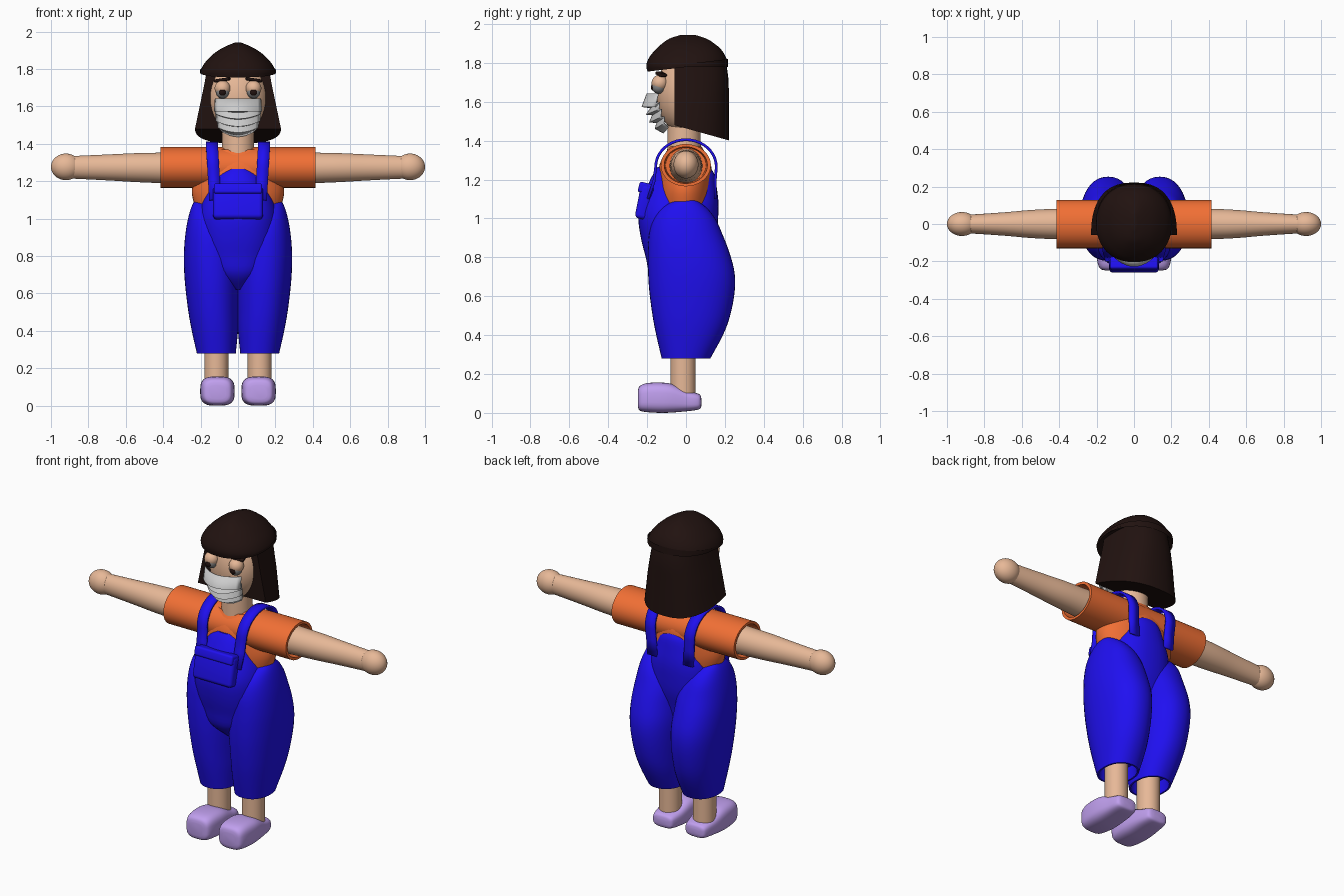
import bpy, bmesh, math
from mathutils import Vector, Matrix


def material(name, rgb):
    m = bpy.data.materials.new(name)
    m.diffuse_color = (*rgb, 1)
    return m


SKIN = material("skin", (0.80, 0.48, 0.31))
HAIR = material("dark_brown", (0.015, 0.006, 0.005))
ORANGE = material("orange", (0.88, 0.16, 0.035))
BLUE = material("blue", (0.014, 0.005, 0.88))
LILAC = material("lilac", (0.53, 0.35, 0.86))
EYE = material("eye_grey", (0.25, 0.25, 0.25))
PALE = material("mask_grey", (0.55, 0.55, 0.55))


def finish(name, bm, mat, angle=40):
    bmesh.ops.recalc_face_normals(bm, faces=bm.faces)
    me = bpy.data.meshes.new(name)
    bm.to_mesh(me)
    bm.free()
    me.polygons.foreach_set("use_smooth", [True] * len(me.polygons))
    me.set_sharp_from_angle(angle=math.radians(angle))
    ob = bpy.data.objects.new(name, me)
    bpy.context.collection.objects.link(ob)
    if mat:
        me.materials.append(mat)
    return ob


def spline(rows, steps):
    """Smoothly interpolate a list of section tuples."""
    out = []
    for i in range(len(rows) - 1):
        p0, p1, p2, p3 = (rows[min(max(j, 0), len(rows) - 1)] for j in range(i - 1, i + 3))
        for k in range(steps):
            t = k / steps
            out.append(tuple(b + 0.5 * t * (c - a + t * (2*a - 5*b + 4*c - d + t * (3*(b - c) + d - a)))
                             for a, b, c, d in zip(p0, p1, p2, p3)))
    return out + [rows[-1]]


def loft(name, rows, mat, axis="Z", n=2.0, side=1, steps=4, hem=(), warp=None, seg=40):
    """Superellipse sections (t, a0, a1, b0, b1) joined along an axis; hem rows stay sharp."""
    bm = bmesh.new()
    rings = []
    for t, a0, a1, b0, b1 in list(hem) + spline(rows, steps):
        ring = []
        for i in range(seg):
            th = 2 * math.pi * i / seg
            c, s = math.cos(th), math.sin(th)
            a = (a0 + a1) / 2 + (a1 - a0) / 2 * math.copysign(abs(c) ** (2 / n), c)
            b = (b0 + b1) / 2 + (b1 - b0) / 2 * math.copysign(abs(s) ** (2 / n), s)
            v = {"Z": (a, b, t), "X": (t, a, b), "Y": (a, t, b)}[axis]
            v = warp(*v) if warp else v
            ring.append(bm.verts.new((side * v[0], v[1], v[2])))
        rings.append(ring)
    for r, q in zip(rings, rings[1:]):
        for i in range(seg):
            j = (i + 1) % seg
            bm.faces.new((r[i], r[j], q[j], q[i]))
    bm.faces.new(rings[0])
    bm.faces.new(rings[-1])
    return finish(name, bm, mat)


def ball(name, loc, size, mat):
    bm = bmesh.new()
    bmesh.ops.create_uvsphere(bm, u_segments=32, v_segments=20, radius=1,
                              matrix=Matrix.LocRotScale(Vector(loc), None, Vector(size)))
    return finish(name, bm, mat)


def box(name, loc, size, rot, bevel, mat):
    bm = bmesh.new()
    bmesh.ops.create_cube(bm, size=1, matrix=Matrix.Diagonal((*size, 1)))
    bmesh.ops.bevel(bm, geom=bm.edges[:], offset=bevel, segments=4, profile=0.5, affect='EDGES')
    ob = finish(name, bm, mat)
    ob.location, ob.rotation_euler = loc, rot
    return ob


def sheet(name, rows, thick, mat):
    """Grid of points thickened into cloth."""
    bm = bmesh.new()
    g = [[bm.verts.new(p) for p in r] for r in rows]
    for r, q in zip(g, g[1:]):
        for i in range(len(r) - 1):
            bm.faces.new((r[i], r[i + 1], q[i + 1], q[i]))
    ob = finish(name, bm, mat, 30)
    mod = ob.modifiers.new("thickness", 'SOLIDIFY')
    mod.thickness, mod.offset = thick, 0
    return ob


# Head and neck
ball("head", (0, -0.005, 1.645), (0.16, 0.147, 0.21), SKIN)
loft("neck", [(1.33, -0.087, 0.087, -0.097, 0.077), (1.52, -0.083, 0.083, -0.093, 0.073)], SKIN)

# Hair: rounded cap with fringe, and a long flared back
loft("hair_cap", [(1.755, -0.203, 0.203, -0.198, 0.215), (1.79, -0.2, 0.2, -0.204, 0.215),
                  (1.83, -0.18, 0.18, -0.188, 0.205), (1.87, -0.143, 0.143, -0.155, 0.18),
                  (1.90, -0.105, 0.105, -0.122, 0.145), (1.925, -0.058, 0.058, -0.085, 0.105),
                  (1.943, -0.012, 0.012, -0.03, 0.05)], HAIR, n=2.2,
     hem=[(1.77, -0.17, 0.17, -0.165, 0.19)],
     warp=lambda x, y, z: (x, y, z + (0.12 * max(0, y + 0.2) if z < 1.78 else 0)))
loft("hair_back", [(1.48, -0.23, 0.23, -0.36, 0.222), (1.6, -0.205, 0.205, -0.36, 0.22),
                   (1.72, -0.18, 0.18, -0.36, 0.218), (1.83, -0.16, 0.16, -0.34, 0.2)], HAIR, n=2.5,
     warp=lambda x, y, z: (x, max(y, -0.06),
                           z - 0.28 * (max(y, -0.06) + 0.06) * max(0, (1.6 - z) / 0.12)))

# Pleated face mask: centre-line profile (y, z, half width, edge y)
profile = [(-0.200, 1.642, 0.122, -0.142), (-0.226, 1.575, 0.127, -0.155), (-0.182, 1.568, 0.122, -0.135),
           (-0.205, 1.535, 0.122, -0.138), (-0.172, 1.532, 0.117, -0.125), (-0.188, 1.495, 0.117, -0.128),
           (-0.150, 1.493, 0.110, -0.110), (-0.158, 1.462, 0.108, -0.112), (-0.115, 1.440, 0.085, -0.09)]
sheet("face_mask", [[(w * u / 6, y + (e - y) * (u / 6) ** 2, z + (0.028 * (u / 6) ** 2 if i > 1 else 0))
                     for u in range(-6, 7)] for i, (y, z, w, e) in enumerate(profile)], 0.006, PALE)

# Shirt: torso and hollow-ended sleeves
loft("shirt_torso", [(0.95, -0.19, 0.19, -0.12, 0.1), (1.08, -0.235, 0.235, -0.14, 0.125),
                     (1.17, -0.245, 0.245, -0.143, 0.13), (1.28, -0.2, 0.2, -0.135, 0.128),
                     (1.37, -0.13, 0.13, -0.085, 0.08)], ORANGE)
for s, label in ((-1, "right"), (1, "left")):
    loft("sleeve_" + label, [(0.415, -0.13, 0.128, 1.165, 1.383), (0.0, -0.13, 0.128, 1.165, 1.383)],
         ORANGE, axis="X", side=s, hem=[(0.3, -0.105, 0.103, 1.185, 1.363), (0.415, -0.112, 0.11, 1.18, 1.368)])

    # Arm and hand
    loft("arm_" + label, [(0.27, -0.085, 0.085, 1.18, 1.36), (0.42, -0.081, 0.081, 1.19, 1.353),
                          (0.55, -0.075, 0.075, 1.196, 1.35), (0.7, -0.062, 0.062, 1.205, 1.343),
                          (0.88, -0.05, 0.05, 1.214, 1.335)], SKIN, axis="X", side=s)
    ball("hand_" + label, (0.92 * s, 0, 1.277), (0.08, 0.064, 0.071), SKIN)

    # Eye, lid and brow
    ball("eyelid_" + label, (0.083 * s, -0.135, 1.697), (0.042,) * 3, SKIN)
    ball("eye_" + label, (0.083 * s, -0.141, 1.678), (0.036,) * 3, EYE)
    ball("pupil_" + label, (0.083 * s, -0.168, 1.675), (0.02, 0.013, 0.018), HAIR)
    box("eyebrow_" + label, (0.085 * s, -0.128, 1.742), (0.085, 0.04, 0.016),
        (0, 0.15 * s, 0.3 * s), 0.006, HAIR)

    # Trouser leg with open hem
    loft("trouser_leg_" + label,
         [(0.28, 0.012, 0.22, -0.125, 0.125), (0.4, 0.0, 0.247, -0.153, 0.19),
          (0.5, -0.004, 0.265, -0.172, 0.227), (0.62, -0.008, 0.28, -0.188, 0.25),
          (0.72, -0.008, 0.288, -0.195, 0.25), (0.82, 0.0, 0.289, -0.196, 0.225),
          (0.92, 0.01, 0.281, -0.19, 0.187), (1.0, 0.05, 0.267, -0.165, 0.15),
          (1.06, 0.1, 0.25, -0.115, 0.1), (1.1, 0.17, 0.23, -0.04, 0.04)],
         BLUE, n=2.2, side=s,
         hem=[(0.36, 0.025, 0.207, -0.11, 0.11), (0.28, 0.022, 0.21, -0.115, 0.115)])

    # Lower leg and shoe
    loft("lower_leg_" + label, [(0.07, 0.052, 0.18, -0.08, 0.05), (0.4, 0.052, 0.18, -0.08, 0.05)], SKIN, side=s)
    loft("shoe_" + label,
         [(-0.248, 0.065, 0.155, 0.035, 0.11), (-0.238, 0.038, 0.182, 0.012, 0.138),
          (-0.2, 0.024, 0.196, 0.004, 0.153), (-0.13, 0.018, 0.202, 0.0, 0.156),
          (-0.07, 0.02, 0.2, 0.002, 0.148), (0.0, 0.028, 0.19, 0.008, 0.117),
          (0.05, 0.038, 0.182, 0.014, 0.103), (0.073, 0.05, 0.17, 0.022, 0.092),
          (0.08, 0.08, 0.14, 0.04, 0.07)], LILAC, axis="Y", n=3.2, side=s)

    # Shoulder strap looping front to back
    arc = [(-0.156 * math.cos(math.pi * k / 20), 1.265 + 0.14 * math.sin(math.pi * k / 20)) for k in range(21)]
    path = [(-0.195, 1.1), (-0.165, 1.19)] + arc + [(0.15, 1.19), (0.15, 1.1)]
    sheet("strap_" + label, [[(s * (0.14 - 0.06 * (1.4 - z) + d), y, z) for d in (-0.032, 0.032)]
                             for y, z in path], 0.014, BLUE)

# Overall belly and bib
loft("overall_bib", [(0.62, -0.02, 0.02, -0.1, 0.08), (0.7, -0.13, 0.13, -0.18, 0.11),
                     (0.8, -0.18, 0.18, -0.207, 0.13), (0.9, -0.205, 0.205, -0.232, 0.155),
                     (1.0, -0.21, 0.21, -0.245, 0.165), (1.08, -0.195, 0.195, -0.232, 0.167),
                     (1.16, -0.16, 0.16, -0.202, 0.158), (1.23, -0.128, 0.128, -0.168, 0.145),
                     (1.265, -0.08, 0.08, -0.145, 0.12)], BLUE, n=2.4)

# Bib pocket with flap
box("bib_pocket", (0, -0.213, 1.085), (0.266, 0.07, 0.18), (math.radians(-11), 0, 0), 0.022, BLUE)
box("pocket_flap", (0, -0.207, 1.155), (0.258, 0.075, 0.055), (math.radians(-14), 0, 0), 0.012, BLUE)
